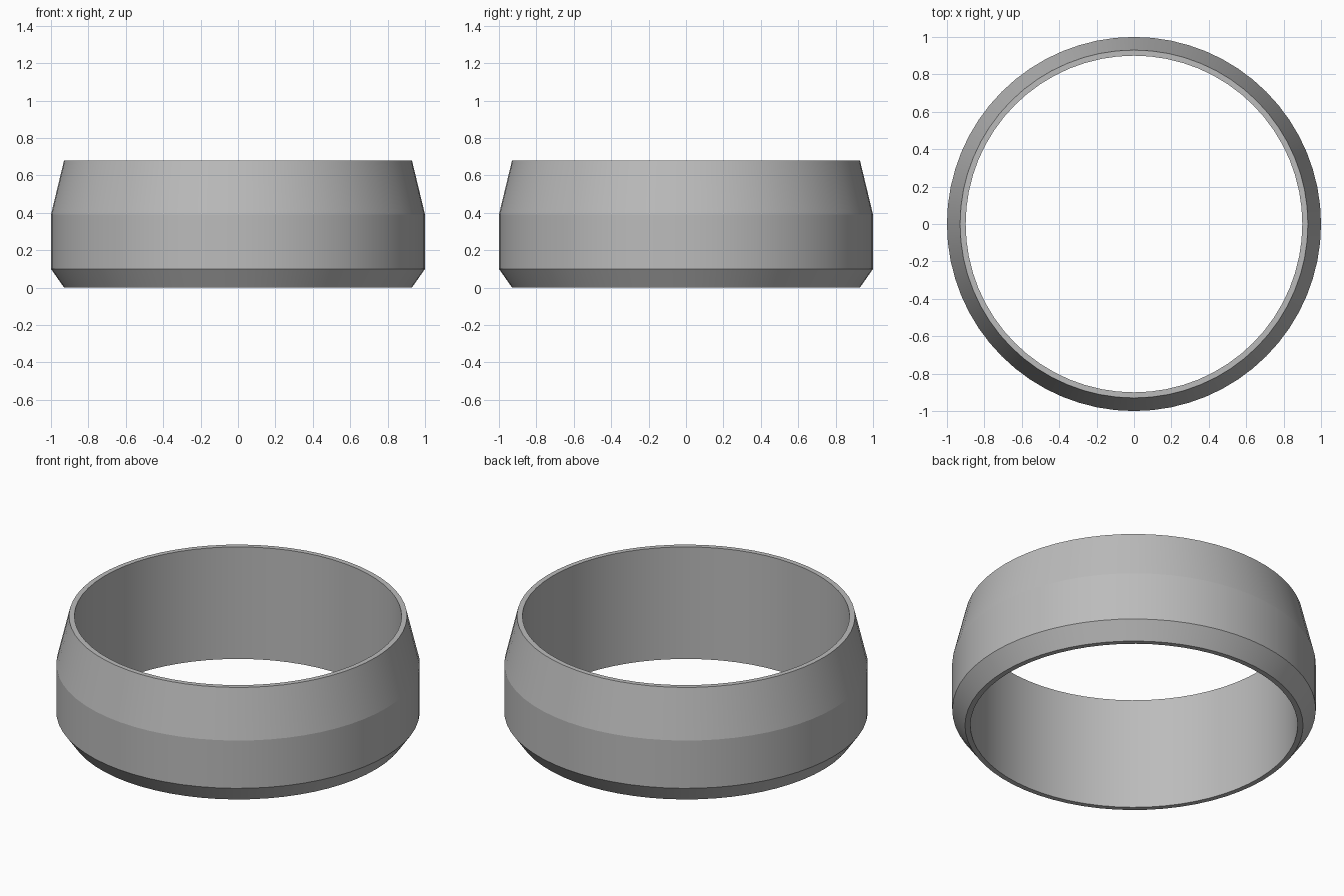
import bpy
import bmesh
import math
from mathutils import Matrix, Vector

cube = bpy.data.objects.get("Cube")
if cube:
    bpy.data.objects.remove(cube, do_unlink=True)

SIDES = 64

# Plain grey material
grey = bpy.data.materials.new("plain_grey")
grey.use_nodes = True
colour = (0.5, 0.5, 0.5, 1)
grey.diffuse_color = colour
grey.node_tree.nodes["Principled BSDF"].inputs["Base Color"].default_value = colour

# Band cross-section (radius, height): chamfered foot, straight wall, tapered collar
profile = [(0.9, 0), (0.93, 0), (1, 0.1), (1, 0.39), (0.93, 0.68), (0.9, 0.68)]

# Sweep the cross-section around the vertical axis
bm = bmesh.new()
rings = []
for i in range(SIDES):
    turn = Matrix.Rotation(2 * math.pi * i / SIDES, 3, "Z")
    rings.append([bm.verts.new(turn @ Vector((r, 0, z))) for r, z in profile])
for i, ring in enumerate(rings):
    following = rings[(i + 1) % SIDES]
    for j in range(len(profile)):
        k = (j + 1) % len(profile)
        bm.faces.new((ring[j], following[j], following[k], ring[k]))
bmesh.ops.recalc_face_normals(bm, faces=bm.faces)

mesh = bpy.data.meshes.new("ring_band")
bm.to_mesh(mesh)
bm.free()
mesh.materials.append(grey)
band = bpy.data.objects.new("ring_band", mesh)
bpy.context.collection.objects.link(band)

# Smooth around the band, crisp at every profile corner
bpy.context.view_layer.objects.active = band
band.select_set(True)
bpy.ops.object.shade_smooth_by_angle(angle=math.radians(10))
